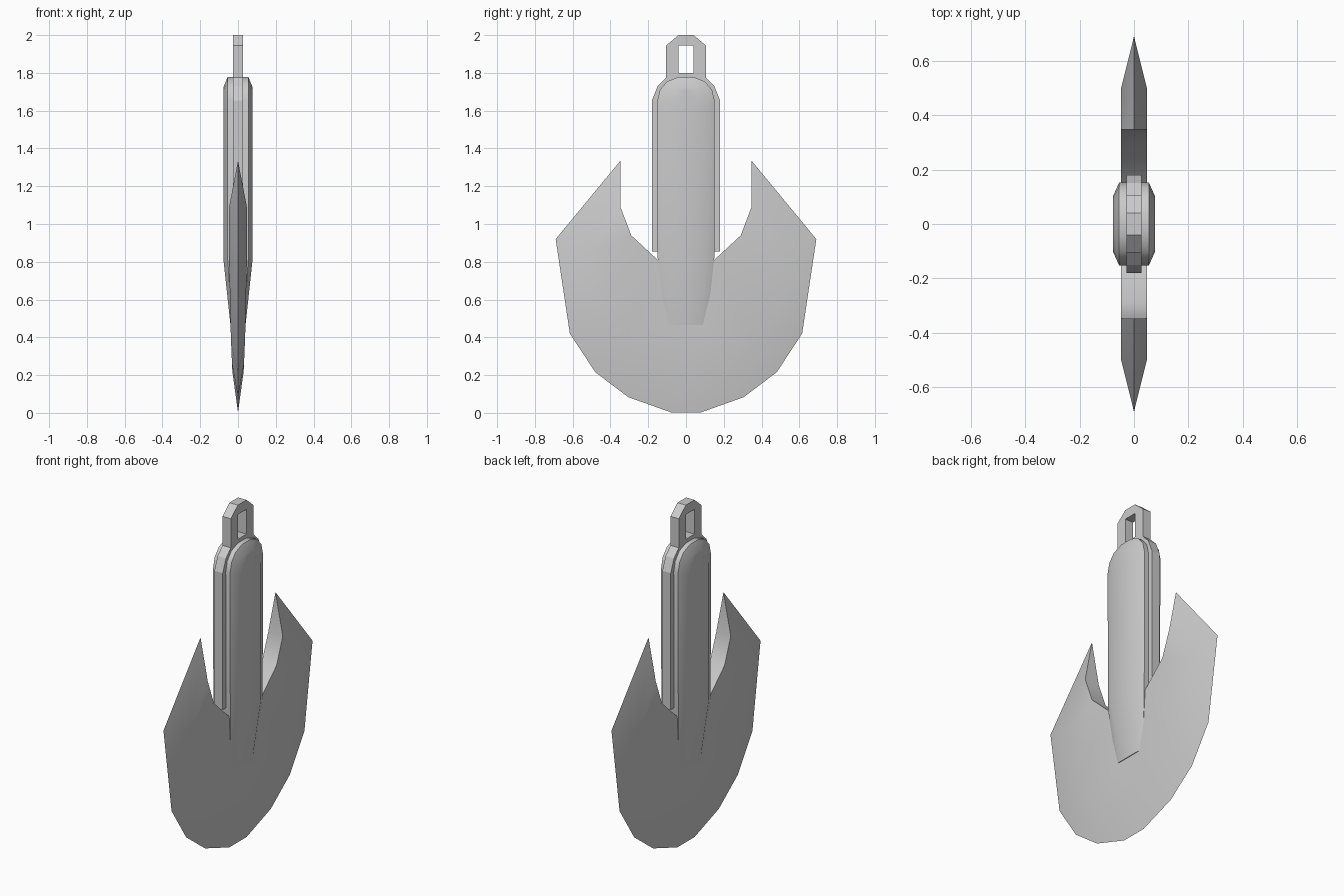
import bpy, bmesh, math

if "Cube" in bpy.data.objects:
    bpy.data.objects.remove(bpy.data.objects["Cube"])


def finish(obj):
    bpy.ops.object.select_all(action='DESELECT')
    obj.select_set(True)
    bpy.context.view_layer.objects.active = obj
    bpy.ops.object.shade_smooth_by_angle(angle=math.radians(32))


def mirrored_quadrant(name, faces):
    """Repeat faces given as (x, y, z) corners over both mirror planes."""
    bm = bmesh.new()
    for sx in (1, -1):
        for sy in (1, -1):
            for f in faces:
                pts = list(dict.fromkeys(f))
                if len(pts) > 2:
                    bm.faces.new([bm.verts.new((sx * x, sy * y, z)) for x, y, z in pts])
    bmesh.ops.remove_doubles(bm, verts=bm.verts, dist=0.0005)
    bmesh.ops.recalc_face_normals(bm, faces=bm.faces)
    me = bpy.data.meshes.new(name)
    bm.to_mesh(me)
    bm.free()
    obj = bpy.data.objects.new(name, me)
    bpy.context.collection.objects.link(obj)
    finish(obj)


# Blade: sharp outer edge, bevel ring, notch walls
edge = [(0, y, z) for y, z in ((.347, 1.335), (.69, .92), (.615, .42),
                               (.48, .215), (.305, .083), (.08, .003), (0, .003))]
ring = [(.047, .347, 1.09), (.047, .5, .86), (.041, .44, .5), (.036, .35, .36),
        (.032, .22, .265), (.03, .06, .22), (.03, 0, .22)]
notch = [ring[0], (.047, .29, .94), (.047, .15, .81), (.047, 0, .81)]
mid, mid_c = (.036, .1, .46), (.036, 0, .46)
faces = [(edge[i], edge[i + 1], ring[i + 1], ring[i]) for i in range(6)]
for a, b in zip(notch, notch[1:]):
    faces.append((a, b, (0,) + b[1:], (0,) + a[1:]))
faces.append((edge[0], ring[0], (0,) + ring[0][1:]))
faces += [(notch[0], ring[1], notch[1]),
          (notch[1], ring[1], ring[2], notch[2]),
          (notch[2], ring[2], ring[3], mid),
          (mid, ring[3], ring[4]), (mid, ring[4], ring[5]),
          (notch[2], mid, mid_c, notch[3]),
          (mid, ring[5], ring[6], mid_c)]
faces = [f for f in faces if len(set(f)) > 2]
# The triangle between tip and notch lies on the mirror plane at its far side
faces = [f for f in faces if any(p[0] > 0 for p in f)]
mirrored_quadrant("blade", faces)

# Grip: rim outline and raised, chamfered faces, tapering onto the blade
rim = [(.055, 0, 1.778), (.055, .04, 1.778), (.055, .1, 1.755), (.055, .138, 1.71),
       (.055, .152, 1.65), (.055, .15, .82), (.03, .11, .465), (.03, 0, .465)]
top = [(.078, 0, 1.722), (.078, .03, 1.722), (.078, .067, 1.705), (.078, .092, 1.67),
       (.078, .1, 1.62), (.078, .1, .82), (.04, .075, .465), (.04, 0, .465)]
faces = []
for i in range(7):
    a, b, c, d = rim[i], rim[i + 1], top[i + 1], top[i]
    faces += [(a, b, c, d), (a, b, (0,) + b[1:], (0,) + a[1:])]
    if 0 < i < 6:
        faces.append((d, c, (c[0], 0, c[2]), (d[0], 0, d[2])))
mirrored_quadrant("grip", faces)

# Core plate with hanging loop: flat outline with a slot, extruded
half = [(.18, .855), (.18, 1.655), (.15, 1.73), (.105, 1.775), (.105, 1.945), (.04, 2.0)]
outline = half + [(-y, z) for y, z in reversed(half)]
slot = [(.04, 1.8), (.04, 1.945), (-.04, 1.945), (-.04, 1.8)]
cu = bpy.data.curves.new("core_plate", 'CURVE')
cu.dimensions = '2D'
cu.fill_mode = 'BOTH'
cu.extrude = .027
for pts in (outline, slot):
    sp = cu.splines.new('POLY')
    sp.points.add(len(pts) - 1)
    for p, (y, z) in zip(sp.points, pts):
        p.co = (y, z, 0, 1)
    sp.use_cyclic_u = True
core = bpy.data.objects.new("core_plate", cu)
core.rotation_euler = (math.pi / 2, 0, math.pi / 2)
bpy.context.collection.objects.link(core)
bpy.ops.object.select_all(action='DESELECT')
core.select_set(True)
bpy.context.view_layer.objects.active = core
bpy.ops.object.convert(target='MESH')
bpy.ops.object.shade_flat()
